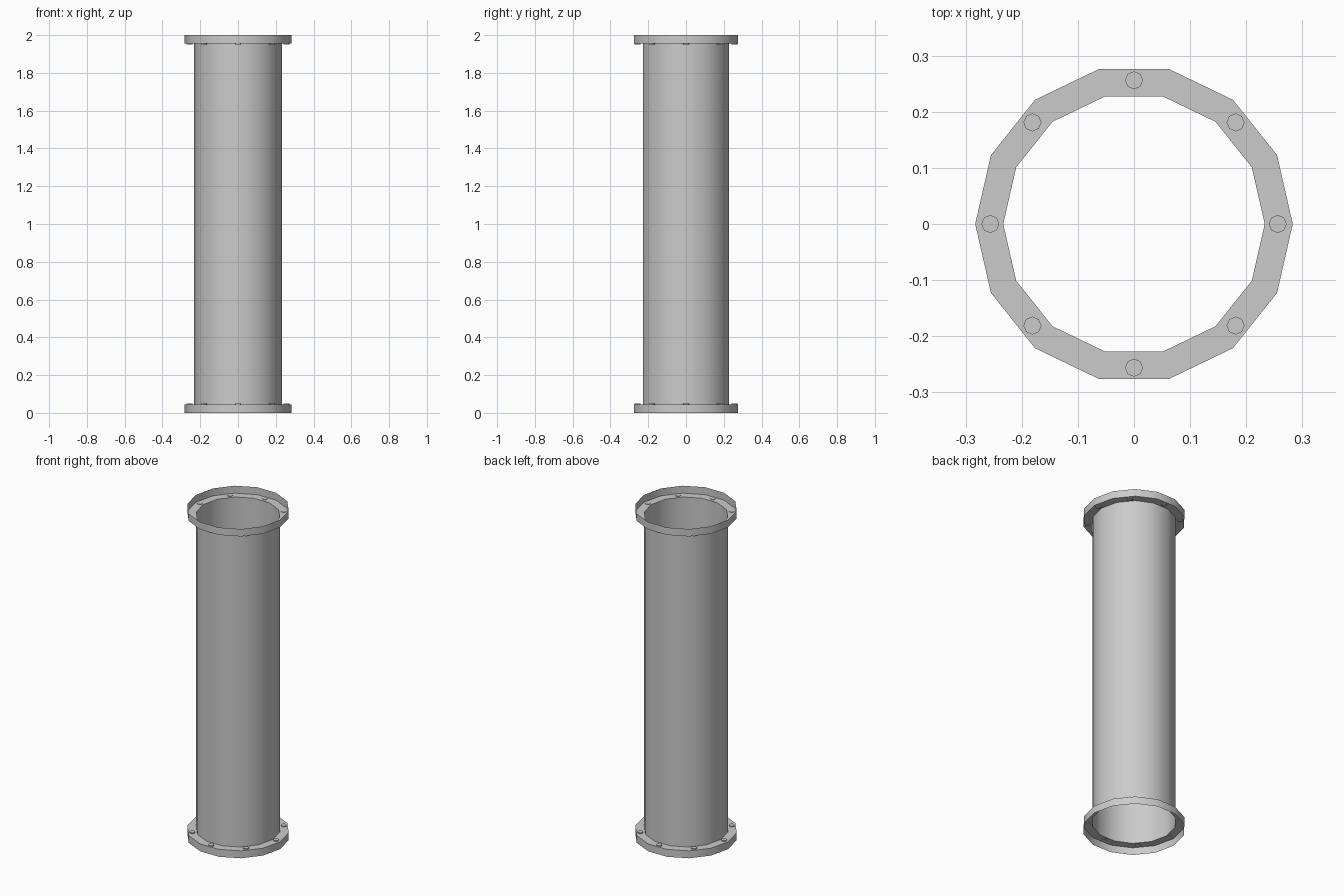
import bpy, bmesh, math

if "Cube" in bpy.data.objects:
    bpy.data.objects.remove(bpy.data.objects["Cube"])

SIDES = 14
R_PIPE, R_FLANGE, R_BOLTS = 0.233, 0.283, 0.256
LIP, HEIGHT = 0.045, 2.0


def finish(bm, name):
    mesh = bpy.data.meshes.new(name)
    bm.to_mesh(mesh)
    bm.free()
    obj = bpy.data.objects.new(name, mesh)
    bpy.context.collection.objects.link(obj)
    bpy.ops.object.select_all(action='DESELECT')
    obj.select_set(True)
    bpy.context.view_layer.objects.active = obj
    bpy.ops.object.shade_smooth_by_angle(angle=math.radians(30))
    return obj


def lathe(name, profile):
    """Revolve (radius, z) points listed bottom to top, as an open shell."""
    bm = bmesh.new()
    rings = []
    for r, z in profile:
        rings.append([bm.verts.new((r * math.cos(a), r * math.sin(a), z))
                      for a in (2 * math.pi * i / SIDES for i in range(SIDES))])
    for low, high in zip(rings, rings[1:]):
        for i in range(SIDES):
            j = (i + 1) % SIDES
            bm.faces.new((low[i], low[j], high[j], high[i]))
    return finish(bm, name)


def bolt(name, angle, z0, z1):
    bm = bmesh.new()
    bmesh.ops.create_cone(bm, cap_ends=True, segments=8, radius1=0.016,
                          radius2=0.016, depth=z1 - z0)
    obj = finish(bm, name)
    obj.location = (R_BOLTS * math.cos(angle), R_BOLTS * math.sin(angle), (z0 + z1) / 2)
    obj.rotation_euler.z = angle


# Pipe wall between the two flanges, open at both ends
lathe("pipe", [(R_PIPE, LIP), (R_PIPE, HEIGHT - LIP)])

# Hollow flanges: outer rim plus annular plate, open on the mating side
lathe("bottom_flange", [(R_FLANGE, 0), (R_FLANGE, LIP), (R_PIPE, LIP)])
lathe("top_flange", [(R_PIPE, HEIGHT - LIP), (R_FLANGE, HEIGHT - LIP), (R_FLANGE, HEIGHT)])

# Bolt heads on the pipe side of each flange
for i in range(8):
    a = i * math.pi / 4
    bolt(f"bottom_bolt_{i + 1}", a, LIP - 0.003, LIP + 0.006)
    bolt(f"top_bolt_{i + 1}", a, HEIGHT - LIP - 0.006, HEIGHT - LIP + 0.003)
